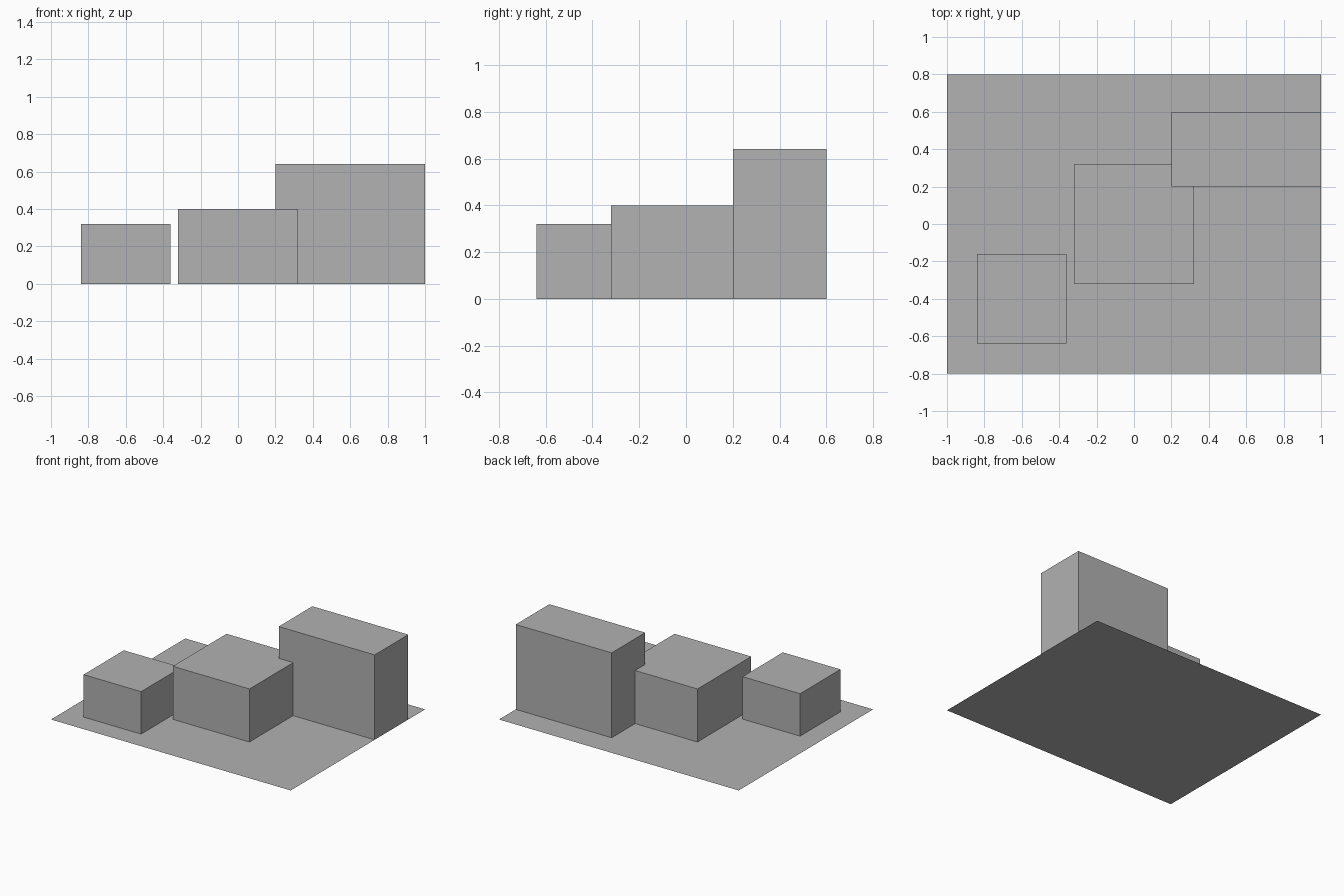
import bpy

# Remove the default object
default = bpy.data.objects.get("Cube")
if default:
    bpy.data.objects.remove(default, do_unlink=True)

# One plain grey for everything
GREY = (0.445, 0.445, 0.445, 1.0)
grey = bpy.data.materials.new("plain_grey")
grey.use_nodes = True
grey.diffuse_color = GREY
shader = next(n for n in grey.node_tree.nodes if n.type == 'BSDF_PRINCIPLED')
shader.inputs["Base Color"].default_value = GREY


def finish(name):
    """Name the active object, bake its scale and colour it."""
    obj = bpy.context.object
    obj.name = name
    bpy.ops.object.transform_apply(location=False, rotation=False, scale=True)
    obj.data.materials.append(grey)
    return obj


def block(name, x, y, width, depth, height):
    """Box centred on (x, y) and standing on the ground."""
    bpy.ops.mesh.primitive_cube_add(size=1, location=(x, y, height / 2))
    bpy.context.object.scale = (width, depth, height)
    return finish(name)


# Flat ground sheet
bpy.ops.mesh.primitive_plane_add(size=1)
bpy.context.object.scale = (2, 1.6, 1)
finish("ground_sheet")

# Three blocks, rising from the front right to the back left
block("small_block", -0.6, -0.4, 0.48, 0.48, 0.32)
block("middle_block", 0, 0, 0.64, 0.64, 0.4)
block("tall_block", 0.6, 0.4, 0.8, 0.4, 0.64)
